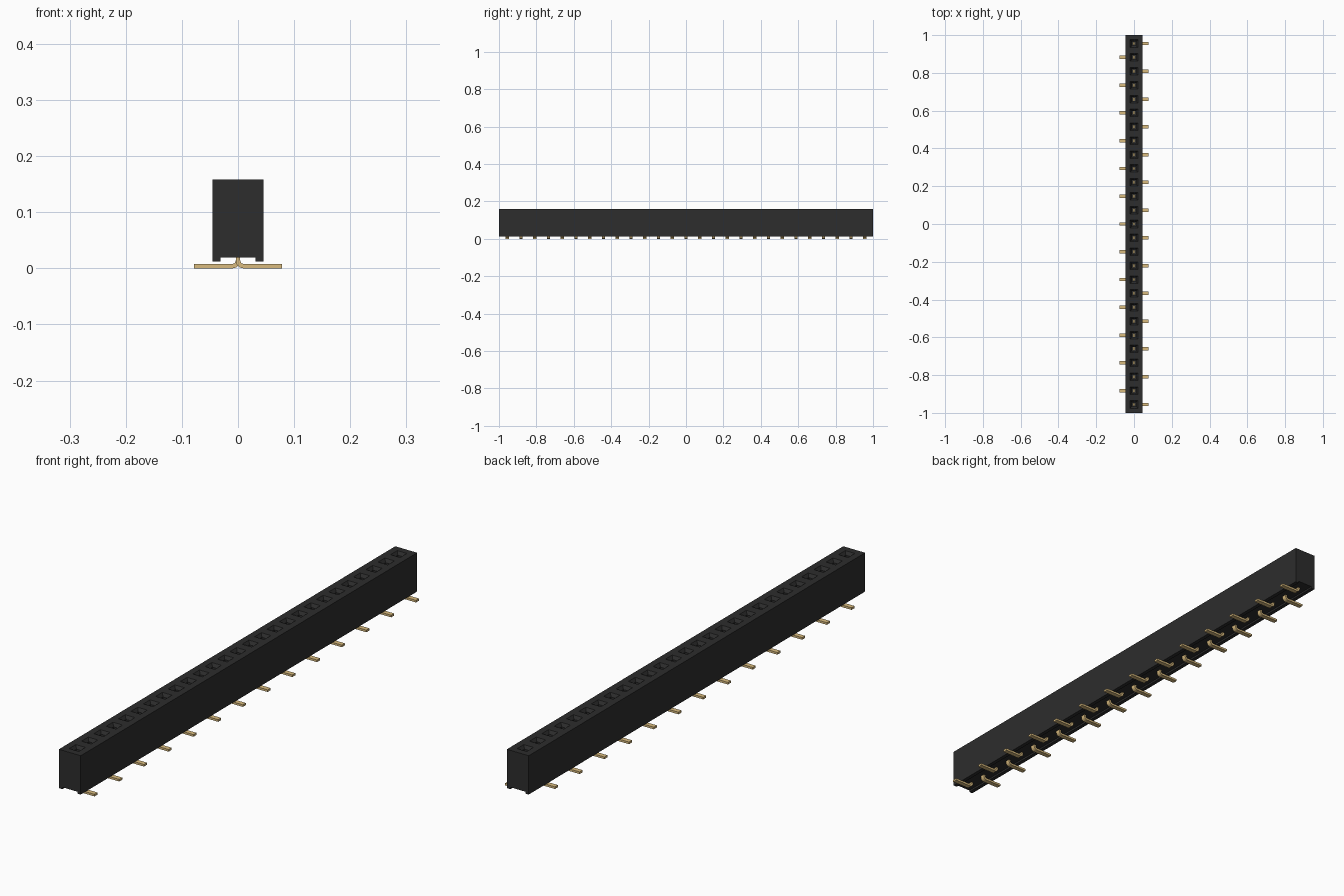
import bpy, bmesh, math

cube = bpy.data.objects.get("Cube")
if cube:
    bpy.data.objects.remove(cube, do_unlink=True)

PINS, PITCH = 27, 0.0735
HALF_W, Z_FOOT, Z_TOP = 0.0455, 0.012, 0.158
PIN_T, PIN_W, PIN_REACH = 0.008, 0.018, 0.078


def material(name, rgb, roughness):
    m = bpy.data.materials.new(name)
    m.use_nodes = True
    m.diffuse_color = (*rgb, 1)
    bsdf = m.node_tree.nodes["Principled BSDF"]
    bsdf.inputs["Base Color"].default_value = (*rgb, 1)
    bsdf.inputs["Roughness"].default_value = roughness
    return m


black = material("black plastic", (0.026, 0.026, 0.026), 0.6)
gold = material("gold metal", (0.70, 0.50, 0.21), 0.4)


def mesh_from(bm, name, mat):
    bmesh.ops.recalc_face_normals(bm, faces=bm.faces)
    me = bpy.data.meshes.new(name)
    bm.to_mesh(me)
    bm.free()
    me.materials.append(mat)
    return me


def add_object(name, me):
    ob = bpy.data.objects.new(name, me)
    bpy.context.collection.objects.link(ob)
    return ob


pin_ys = [((PINS - 1) / 2 - i) * PITCH for i in range(PINS)]

# Housing: channel-bottomed section carried along y, one cell per socket
section = [(HALF_W, Z_TOP), (HALF_W, Z_FOOT), (0.031, Z_FOOT), (0.031, 0.019),
           (-0.031, 0.019), (-0.031, Z_FOOT), (-HALF_W, Z_FOOT), (-HALF_W, Z_TOP)]
cuts = [1.0] + [y - PITCH / 2 for y in pin_ys[:-1]] + [-1.0]
bm = bmesh.new()
rows = [[bm.verts.new((x, y, z)) for x, z in section] for y in cuts]
bm.faces.new(rows[0])
bm.faces.new(rows[-1])


def bridge(a, b):
    for k in range(len(a)):
        n = (k + 1) % len(a)
        bm.faces.new((a[k], a[n], b[n], b[k]))


for a, b, y in zip(rows, rows[1:], pin_ys):
    for k in range(len(section) - 1):
        bm.faces.new((a[k], a[k + 1], b[k + 1], b[k]))
    # Socket: flat rim, sloped lead-in, straight shaft, floor
    ring = [a[0], a[-1], b[-1], b[0]]
    for h, z in ((0.020, Z_TOP), (0.0115, Z_TOP - 0.012), (0.0115, 0.045)):
        inner = [bm.verts.new((sx * h, y + sy * h, z))
                 for sx, sy in ((1, 1), (-1, 1), (-1, -1), (1, -1))]
        bridge(ring, inner)
        ring = inner
    bm.faces.new(ring)
add_object("socket_housing", mesh_from(bm, "socket_housing", black))

# Pin: flat strip rising into the socket and bent outward into a foot
R_IN, STEPS, STEM_TOP = 0.006, 6, 0.105
cx, cz = PIN_T / 2 + R_IN, PIN_T + R_IN


def bend(radius):
    angles = [math.pi + math.pi / 2 * k / STEPS for k in range(STEPS + 1)]
    return [(cx + radius * math.cos(t), cz + radius * math.sin(t)) for t in angles]


outline = ([(-PIN_T / 2, STEM_TOP)] + bend(R_IN + PIN_T) + [(PIN_REACH, 0), (PIN_REACH, PIN_T)]
           + bend(R_IN)[::-1] + [(PIN_T / 2, STEM_TOP)])
bm = bmesh.new()
face = bm.faces.new([bm.verts.new((x, -PIN_W / 2, z)) for x, z in outline])
ext = bmesh.ops.extrude_face_region(bm, geom=[face])
bmesh.ops.translate(bm, vec=(0, PIN_W, 0),
                    verts=[v for v in ext["geom"] if isinstance(v, bmesh.types.BMVert)])
pin_mesh = mesh_from(bm, "contact_pin", gold)

# Feet alternate between the two sides
for i, y in enumerate(pin_ys):
    pin = add_object(f"contact_pin_{i + 1:02d}", pin_mesh)
    pin.location.y = y
    pin.rotation_euler.z = math.pi * (i % 2)

# Smooth only the bends
bpy.ops.object.select_all(action="DESELECT")
pin.select_set(True)
bpy.context.view_layer.objects.active = pin
bpy.ops.object.shade_smooth_by_angle(angle=math.radians(30))
